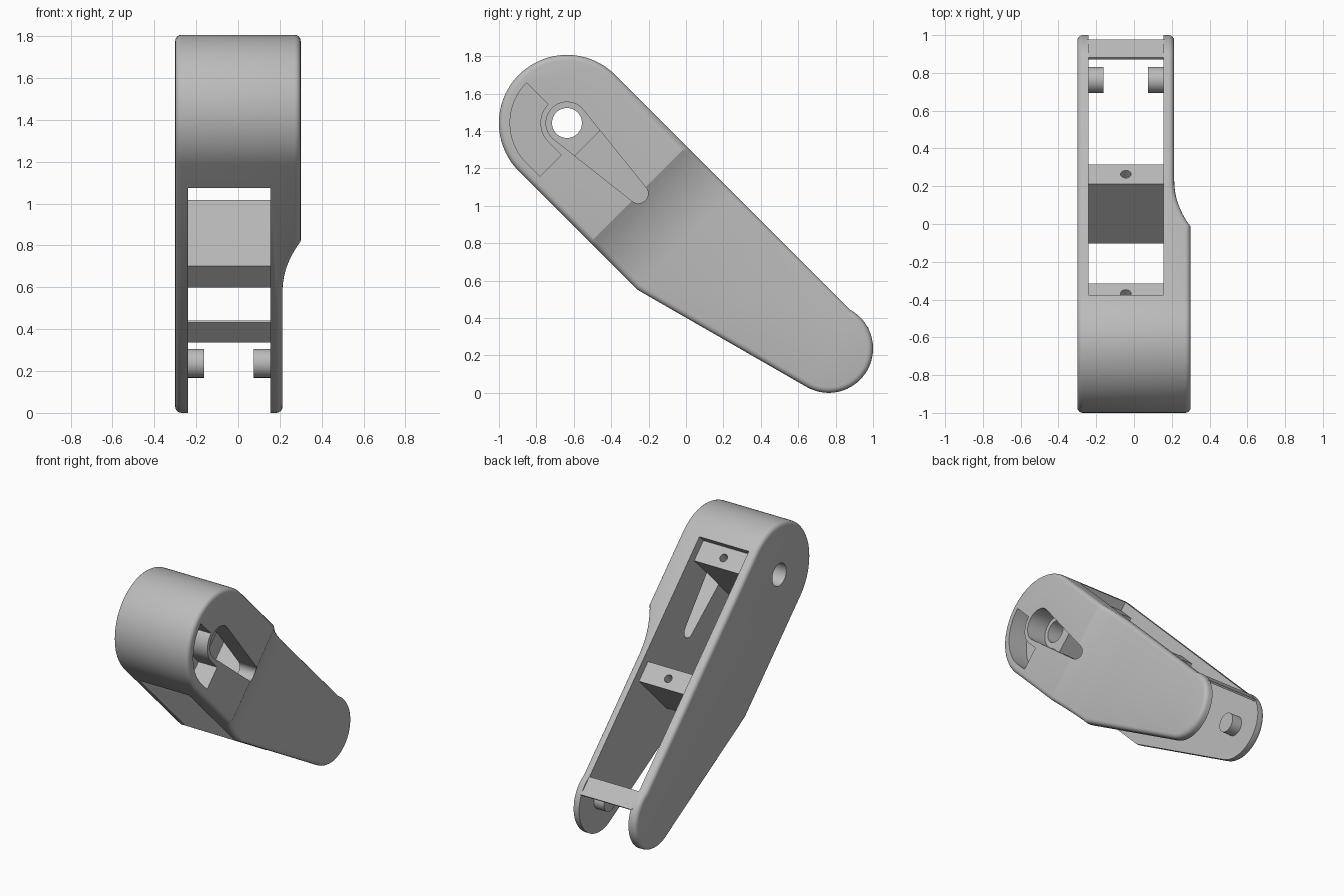
import bpy, bmesh
from math import sin, cos, pi, sqrt, radians, atan2, acos
from mathutils import Vector

cube = bpy.data.objects.get("Cube")
if cube:
    bpy.data.objects.remove(cube)

# One plain grey plastic
grey = bpy.data.materials.new("plain grey")
grey.use_nodes = True
grey.diffuse_color = (0.5, 0.5, 0.5, 1)
grey.node_tree.nodes["Principled BSDF"].inputs["Base Color"].default_value = (0.5, 0.5, 0.5, 1)

# The arm lies on a 45 degree slope: u runs down its length, v across it
S = sqrt(0.5)
HEAD, HEAD_R = (-1.47, 0.57), 0.364
FOOT, FOOT_R = (0.372, 0.707), 0.237
TOP, LOW = HEAD[1] + HEAD_R, HEAD[1] - HEAD_R
KNEE = (-0.573, LOW)
IN_L, IN_R = -0.24, 0.155          # inner faces of the two side plates
CAVITY = -1.315                    # where the solid head ends


def place(x, u, v):
    return Vector((x, (u + v) * S, (v - u) * S))


def arc(c, r, a, b, n):
    return [(c[0] + r * cos(a + (b - a) * i / n), c[1] + r * sin(a + (b - a) * i / n))
            for i in range(n + 1)]


def make(name, rings):
    """Solid between two matching rings of points."""
    bm = bmesh.new()
    a, b = [[bm.verts.new(p) for p in ring] for ring in rings]
    n = len(a)
    bm.faces.new(a)
    bm.faces.new(b)
    for i in range(n):
        j = (i + 1) % n
        bm.faces.new((a[i], a[j], b[j], b[i]))
    bmesh.ops.recalc_face_normals(bm, faces=bm.faces)
    mesh = bpy.data.meshes.new(name)
    bm.to_mesh(mesh)
    bm.free()
    mesh.materials.append(grey)
    obj = bpy.data.objects.new(name, mesh)
    bpy.context.collection.objects.link(obj)
    return obj


def prism(name, pts, x0, x1):
    return make(name, [[place(x, u, v) for u, v in pts] for x in (x0, x1)])


def box(name, u0, u1, v0, v1, x0, x1):
    return prism(name, [(u0, v0), (u1, v0), (u1, v1), (u0, v1)], x0, x1)


def disc(c, r, n=48):
    return arc(c, r, 0, 2 * pi, n)[:-1]


def apply(obj, mod):
    bpy.ops.object.select_all(action='DESELECT')
    bpy.context.view_layer.objects.active = obj
    obj.select_set(True)
    bpy.ops.object.modifier_apply(modifier=mod.name)


def cut(obj, cutter):
    cutter.hide_render = True
    mod = obj.modifiers.new("cut", 'BOOLEAN')
    mod.operation, mod.solver, mod.object = 'DIFFERENCE', 'EXACT', cutter
    apply(obj, mod)
    bpy.data.objects.remove(cutter)


def screw_hole(obj, u):
    ring = arc((-0.043, u), 0.028, 0, 2 * pi, 24)[:-1]
    cut(obj, make("hole_cutter", [[place(x, w, v) for x, w in ring] for v in (0.6, 1.0)]))


# Side outline: round head, bent belly, round foot
dy, dz = KNEE[0] - FOOT[0], KNEE[1] - FOOT[1]
tangent = atan2(dz, dy) + acos(FOOT_R / sqrt(dy * dy + dz * dz))
kink = pi - atan2(TOP - FOOT[1], sqrt(FOOT_R ** 2 - (TOP - FOOT[1]) ** 2))
outline = (arc(HEAD, HEAD_R, pi / 2, 3 * pi / 2, 48) + [KNEE]
           + arc(FOOT, FOOT_R, tangent, kink + 2 * pi if tangent > kink else kink, 40))
body = prism("arm_body", outline, -0.30, 0.30)

# Hollow-curved step thinning one side from head to arm
END, ARM_X, R = -0.58, 0.213, 0.75
start = acos(1 - (0.30 - ARM_X) / R)
step = [(END - R * sin(t), ARM_X + R * (1 - cos(t)))
        for t in [start * 1.1 * (1 - i / 12) for i in range(13)]]
step += [(1.5, ARM_X), (1.5, 0.6), (step[0][0], 0.6)]
cut(body, make("step_cutter", [[place(x, u, v) for u, x in step] for v in (-1, 2)]))

# Rounded rims
rim = body.modifiers.new("rim", 'BEVEL')
rim.width, rim.segments = 0.03, 4
rim.limit_method, rim.angle_limit = 'ANGLE', radians(50)
rim.use_clamp_overlap = False
apply(body, rim)

# Open channel between the plates, with a shallow ledge at the head
cut(body, box("channel_cutter", CAVITY, 1.5, -1, 2, IN_L, IN_R))
cut(body, box("ledge_cutter", -1.464, CAVITY + 0.05, 0.87, 2, IN_L, IN_R))
screw_hole(body, -1.39)

# Pivot hole right through the head
cut(body, prism("pivot_cutter", disc(HEAD, 0.08), -1, 1))

# Tapered slot around the pivot
tip = (HEAD[0] + 0.537, HEAD[1] + 0.003)
lean = acos((0.112 - 0.052) / (tip[0] - HEAD[0]))
slot = arc(HEAD, 0.112, lean, 2 * pi - lean, 36) + arc(tip, 0.052, -lean, lean, 16)
cut(body, prism("slot_cutter", slot, IN_R - 0.005, 1))

# Curved pocket beside the pivot
edge = HEAD[0] + 0.10
pocket = arc(HEAD, 0.304, pi, 1.5 * pi, 24) + [(edge, HEAD[1] - 0.304), (edge, HEAD[1] - 0.142)]
pocket += arc(HEAD, 0.142, 1.5 * pi, pi, 20)
cut(body, prism("pocket_cutter", pocket, IN_R - 0.005, 1))

# Cross block in the middle, thin bridge near the foot
block = box("middle_cross_block", -0.57, -0.424, 0.424, 0.87, IN_L - 0.01, IN_R + 0.01)
screw_hole(block, -0.497)
bridge = box("foot_bridge", 0.311, 0.445, 0.922, 0.936, IN_L - 0.01, IN_R + 0.01)

# Foot pegs facing each other
pegs = [prism(name, disc(FOOT, 0.069, 32), a, b) for name, a, b in
        (("right_peg", IN_L - 0.01, -0.162), ("left_peg", 0.073, IN_R + 0.01))]

# Smooth shading with crisp edges
bpy.ops.object.select_all(action='DESELECT')
for obj in [body, block, bridge] + pegs:
    obj.select_set(True)
bpy.context.view_layer.objects.active = body
bpy.ops.object.shade_smooth_by_angle(angle=radians(25))
